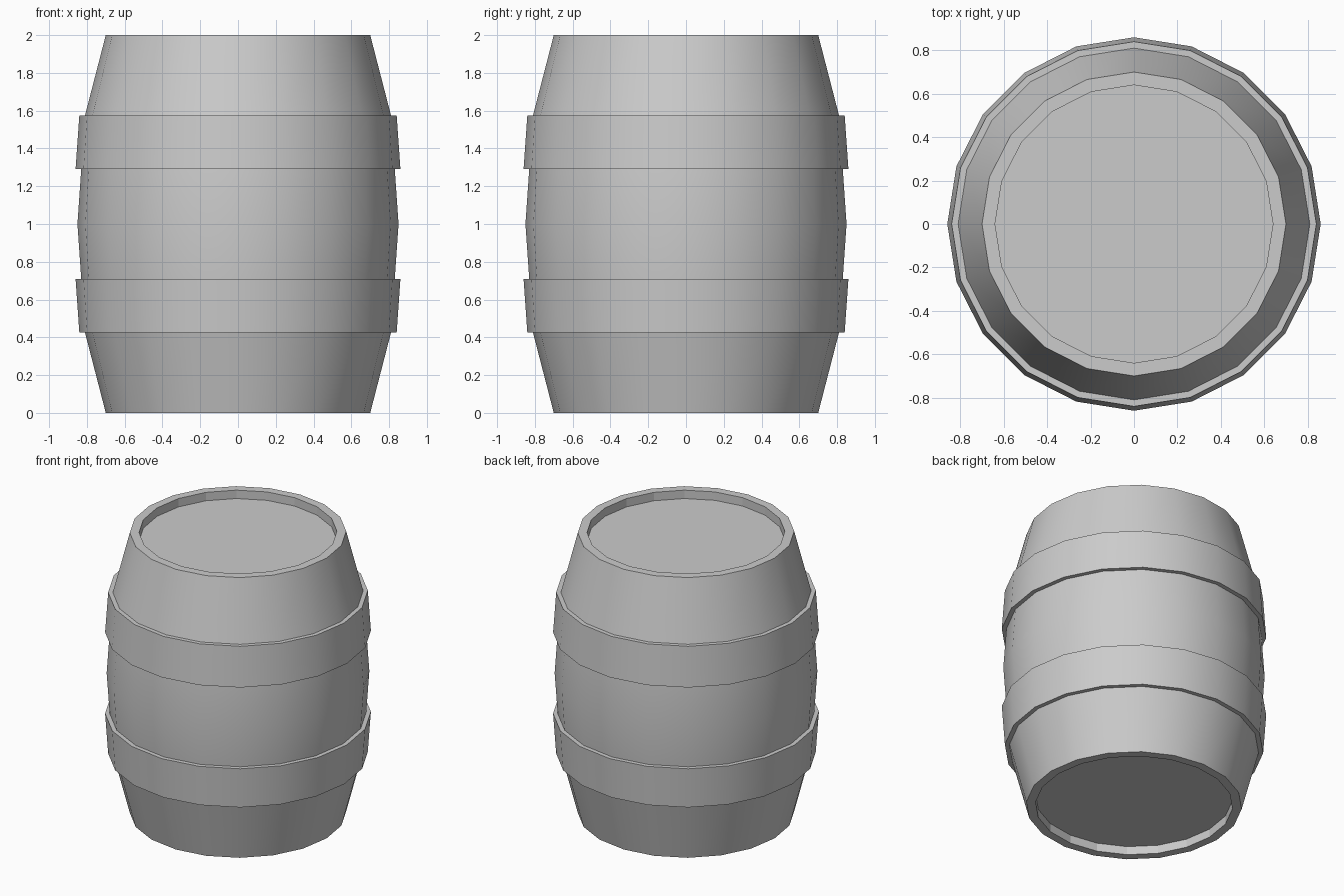
import bpy, bmesh, math

if "Cube" in bpy.data.objects:
    bpy.data.objects.remove(bpy.data.objects["Cube"])

SIDES = 20


def lathe(name, profile, flat_spans=()):
    """Revolve (radius, z) points around z; radius 0 closes to a cap."""
    bm = bmesh.new()
    rings = [[bm.verts.new((r * math.cos(math.tau * i / SIDES),
                            r * math.sin(math.tau * i / SIDES), z))
              for i in range(SIDES)] for r, z in profile]
    for k, (a, b) in enumerate(zip(rings, rings[1:])):
        for i in range(SIDES):
            j = (i + 1) % SIDES
            f = bm.faces.new((a[i], a[j], b[j], b[i]))
            f.smooth = k not in flat_spans
    # flat lids close both ends
    bm.faces.new(rings[0][::-1])
    bm.faces.new(rings[-1])
    bmesh.ops.recalc_face_normals(bm, faces=bm.faces)
    # hard edges where the profile turns sharply
    for e in bm.edges:
        e.smooth = e.calc_face_angle(0) < math.radians(30)
    mesh = bpy.data.meshes.new(name)
    bm.to_mesh(mesh)
    bm.free()
    obj = bpy.data.objects.new(name, mesh)
    bpy.context.collection.objects.link(obj)
    return obj


# Lower half: recessed lid, rim, bulging staves and raised hoop
lower = [(0.64, 0.06), (0.64, 0.0), (0.70, 0.0), (0.81, 0.425),
         (0.84, 0.425), (0.86, 0.71), (0.83, 0.71)]
# Upper half mirrors the lower about the middle
upper = [(r, 2.0 - z) for r, z in reversed(lower)]
profile = lower + [(0.85, 1.0)] + upper

lathe("barrel", profile, flat_spans=(0, len(profile) - 2))
